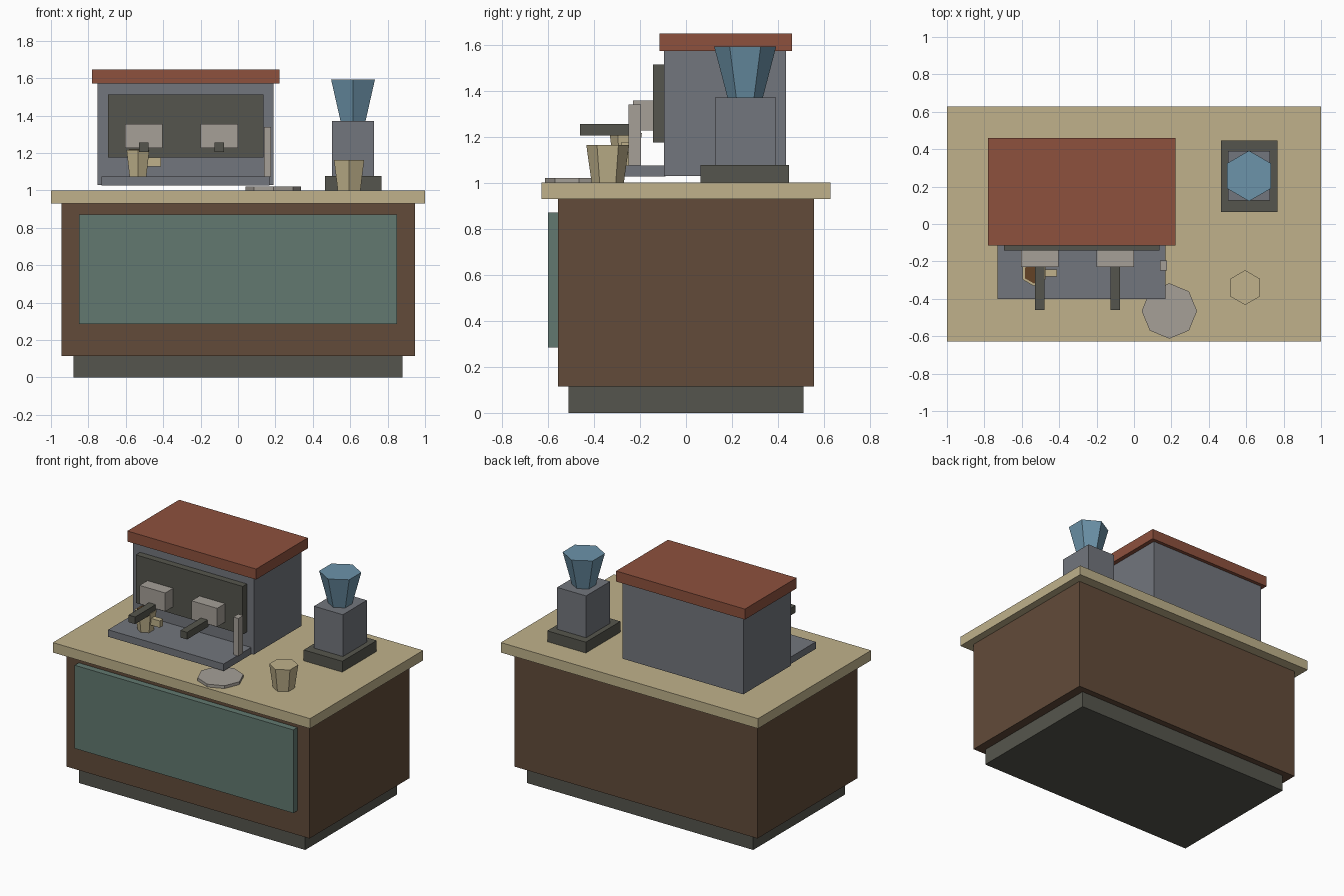
import bpy, bmesh
from math import sin, cos, tau

if "Cube" in bpy.data.objects:
    bpy.data.objects.remove(bpy.data.objects["Cube"])


def material(name, rgb):
    m = bpy.data.materials.new(name)
    m.diffuse_color = [(c / 255) ** 2.2 for c in rgb] + [1]
    m.use_nodes = True
    m.node_tree.nodes["Principled BSDF"].inputs["Base Color"].default_value = m.diffuse_color
    return m


WOOD = material("dark_wood", (98, 76, 60))
TAN = material("tan", (190, 176, 138))
GREEN = material("green_panel", (98, 120, 111))
DARK = material("charcoal", (86, 86, 78))
STEEL = material("steel", (114, 117, 124))
PALE = material("pale_metal", (164, 158, 150))
RED = material("brick_red", (140, 82, 64))
GLASS = material("blue_glass", (108, 146, 168))
COFFEE = material("coffee", (100, 68, 42))


def finish(bm, name, mat):
    bmesh.ops.recalc_face_normals(bm, faces=bm.faces)
    mesh = bpy.data.meshes.new(name)
    bm.to_mesh(mesh)
    bm.free()
    mesh.materials.append(mat)
    obj = bpy.data.objects.new(name, mesh)
    bpy.context.collection.objects.link(obj)
    return obj


def box(name, x, y, z, mat):
    """Box from (min, max) extents on each axis."""
    bm = bmesh.new()
    bmesh.ops.create_cube(bm, size=1)
    for v in bm.verts:
        v.co = [(a + b) / 2 + c * (b - a) for (a, b), c in zip((x, y, z), v.co)]
    return finish(bm, name, mat)


def taper(name, x, y, z, r_low, r_top, sides, mat):
    """Straight-sided n-gon frustum with one corner towards +y."""
    bm = bmesh.new()
    rings = [[bm.verts.new((x + r * sin(tau * i / sides), y + r * cos(tau * i / sides), h))
              for i in range(sides)] for r, h in ((r_low, z[0]), (r_top, z[1]))]
    for ring in rings:
        bm.faces.new(ring)
    low, top = rings
    for i in range(sides):
        j = (i + 1) % sides
        bm.faces.new((low[i], low[j], top[j], top[i]))
    return finish(bm, name, mat)


# Counter
box("plinth", (-.88, .88), (-.51, .51), (0, .115), DARK)
box("cabinet", (-.945, .945), (-.555, .555), (.115, .93), WOOD)
box("countertop", (-1, 1), (-.628, .628), (.93, 1), TAN)
box("front_panel", (-.85, .85), (-.60, -.55), (.285, .87), GREEN)

# Coffee machine
box("machine_body", (-.75, .19), (-.096, .435), (1.03, 1.575), STEEL)
box("machine_lid", (-.78, .221), (-.115, .46), (1.573, 1.647), RED)
box("machine_face", (-.695, .137), (-.143, -.09), (1.175, 1.513), DARK)
box("drip_tray", (-.73, .169), (-.40, -.09), (1.026, 1.075), STEEL)
for side, x in (("left", -.504), ("right", -.1)):
    box(side + "_brew_head", (x - .1, x + .1), (-.231, -.138), (1.226, 1.356), PALE)
    box(side + "_brew_handle", (x - .026, x + .026), (-.46, -.22), (1.205, 1.255), DARK)
box("steam_wand", (.138, .177), (-.249, -.195), (1.074, 1.339), PALE)

# Small cup on the drip tray
taper("small_cup", -.535, -.262, (1.075, 1.215), .052, .07, 6, TAN)
taper("small_cup_coffee", -.535, -.262, (1.205, 1.22), .056, .056, 6, COFFEE)
box("small_cup_handle", (-.495, -.412), (-.28, -.242), (1.128, 1.176), TAN)

# Grinder
box("grinder_base", (.466, .766), (.064, .447), (1, 1.076), DARK)
box("grinder_body", (.503, .728), (.125, .391), (1.076, 1.37), STEEL)
taper("grinder_hopper", .615, .257, (1.37, 1.592), .077, .135, 6, GLASS)

# Loose tableware
taper("large_cup", .594, -.34, (1, 1.163), .07, .093, 6, TAN)
taper("saucer", .189, -.465, (1, 1.02), .148, .148, 8, PALE)
